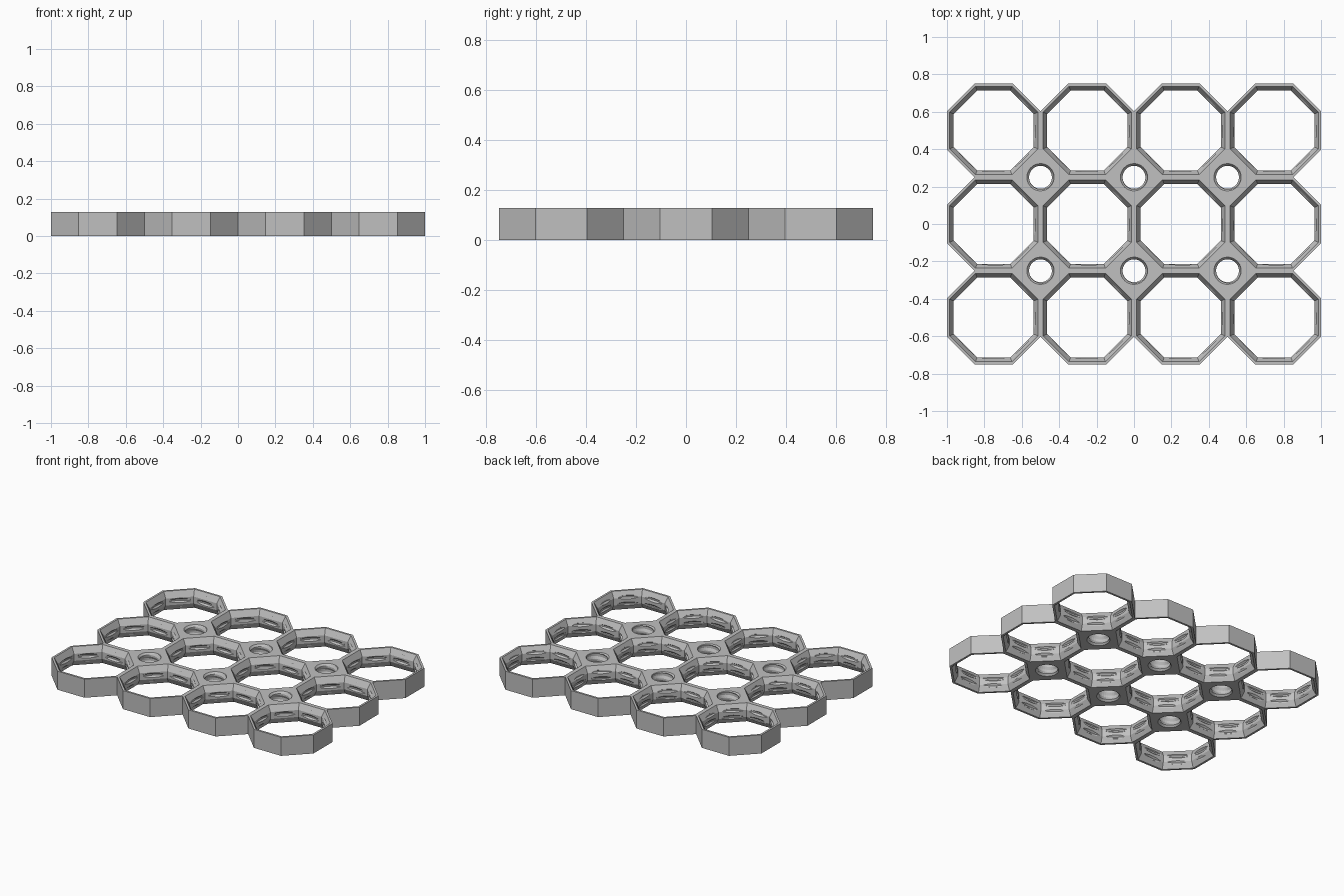
import bpy, bmesh
from math import cos, sin, pi, tau, radians

PITCH, HEIGHT = 0.5, 0.128
CELLS = [((i - 1.5) * PITCH, (j - 1) * PITCH) for i in range(4) for j in range(3)]
PEGS = [((i - 1) * PITCH, (j - 0.5) * PITCH) for i in range(3) for j in range(2)]

cube = bpy.data.objects.get("Cube")
if cube:
    bpy.data.objects.remove(cube, do_unlink=True)

grey = bpy.data.materials.new("light grey")
grey.use_nodes = True
colour = (0.53, 0.53, 0.53, 1)
grey.diffuse_color = colour
grey.node_tree.nodes["Principled BSDF"].inputs["Base Color"].default_value = colour


def polygon(x, y, z, r, n, phase):
    return [(x + r * cos(phase + tau * k / n), y + r * sin(phase + tau * k / n), z)
            for k in range(n)]


def loft(bm, rings):
    """Capped solid through a list of equal point loops."""
    rings = [[bm.verts.new(p) for p in ring] for ring in rings]
    n = len(rings[0])
    for a, b in zip(rings, rings[1:]):
        for k in range(n):
            bm.faces.new((a[k], a[(k + 1) % n], b[(k + 1) % n], b[k]))
    bm.faces.new(rings[0][::-1])
    bm.faces.new(rings[-1])


def helix(bm, x, y, section, pitch, steps):
    """Thread ridge: a (radius, height) section swept up a helix."""
    turns = HEIGHT / pitch + 2
    rings = []
    for s in range(int(turns * steps) + 1):
        a = tau * s / steps + 0.1
        z = pitch * (s / steps - 1)
        rings.append([(x + r * cos(a), y + r * sin(a), z + h) for r, h in section])
    loft(bm, rings)


def make_object(name, bm):
    bmesh.ops.recalc_face_normals(bm, faces=bm.faces)
    mesh = bpy.data.meshes.new(name)
    bm.to_mesh(mesh)
    bm.free()
    obj = bpy.data.objects.new(name, mesh)
    bpy.context.scene.collection.objects.link(obj)
    return obj


# Solid board: octagon cells with square fillers between them
bm = bmesh.new()
corner = PITCH / 2 / cos(pi / 8)
side = PITCH * (2 ** 0.5 - 1)
for x, y in CELLS:
    bm.faces.new([bm.verts.new(p) for p in polygon(x, y, 0, corner, 8, pi / 8)])
for x, y in PEGS:
    bm.faces.new([bm.verts.new(p) for p in polygon(x, y, 0, side / 2 ** 0.5, 4, 0)])
bmesh.ops.remove_doubles(bm, verts=bm.verts, dist=0.001)
bmesh.ops.recalc_face_normals(bm, faces=bm.faces)
base = bm.faces[:]
top = bmesh.ops.extrude_face_region(bm, geom=base, use_keep_orig=True)["geom"]
bmesh.ops.translate(bm, vec=(0, 0, HEIGHT),
                    verts=[v for v in top if isinstance(v, bmesh.types.BMVert)])
bmesh.ops.dissolve_limit(bm, angle_limit=radians(1), verts=bm.verts, edges=bm.edges)
board = make_object("threaded_grid_board", bm)

# Hole cutters: flared octagons and chamfered round peg holes
bm = bmesh.new()
CELL_PROFILE = [(-0.02, 0.247), (0.04, 0.214), (0.088, 0.214), (0.148, 0.247)]
PEG_PROFILE = [(-0.02, 0.093), (0.012, 0.061), (0.116, 0.061), (0.148, 0.093)]
for x, y in CELLS:
    loft(bm, [polygon(x, y, z, r / cos(pi / 8), 8, pi / 8) for z, r in CELL_PROFILE])
for x, y in PEGS:
    loft(bm, [polygon(x, y, z, r, 32, 0.05) for z, r in PEG_PROFILE])
holes = make_object("hole_cutters", bm)

# Thread cutters: shallow grooves in cell walls and peg holes
bm = bmesh.new()
CELL_THREAD = [(0.208, -0.0217), (0.225, -0.005), (0.225, 0.005), (0.208, 0.0217)]
PEG_THREAD = [(0.0595, -0.027), (0.0703, -0.0077), (0.0703, 0.0077), (0.0595, 0.027)]
for x, y in CELLS:
    helix(bm, x, y, CELL_THREAD, 0.05, 48)
for x, y in PEGS:
    helix(bm, x, y, PEG_THREAD, 0.06, 32)
threads = make_object("thread_cutters", bm)

# Cut the board
bpy.context.view_layer.objects.active = board
for cutter in (holes, threads):
    cutter.hide_render = True
    mod = board.modifiers.new(cutter.name, "BOOLEAN")
    mod.operation = "DIFFERENCE"
    mod.solver = "EXACT"
    mod.object = cutter
    bpy.ops.object.modifier_apply(modifier=mod.name)
    bpy.data.objects.remove(cutter, do_unlink=True)

board.data.materials.clear()
board.data.materials.append(grey)
for face in board.data.polygons:
    face.material_index = 0
    face.use_smooth = False
